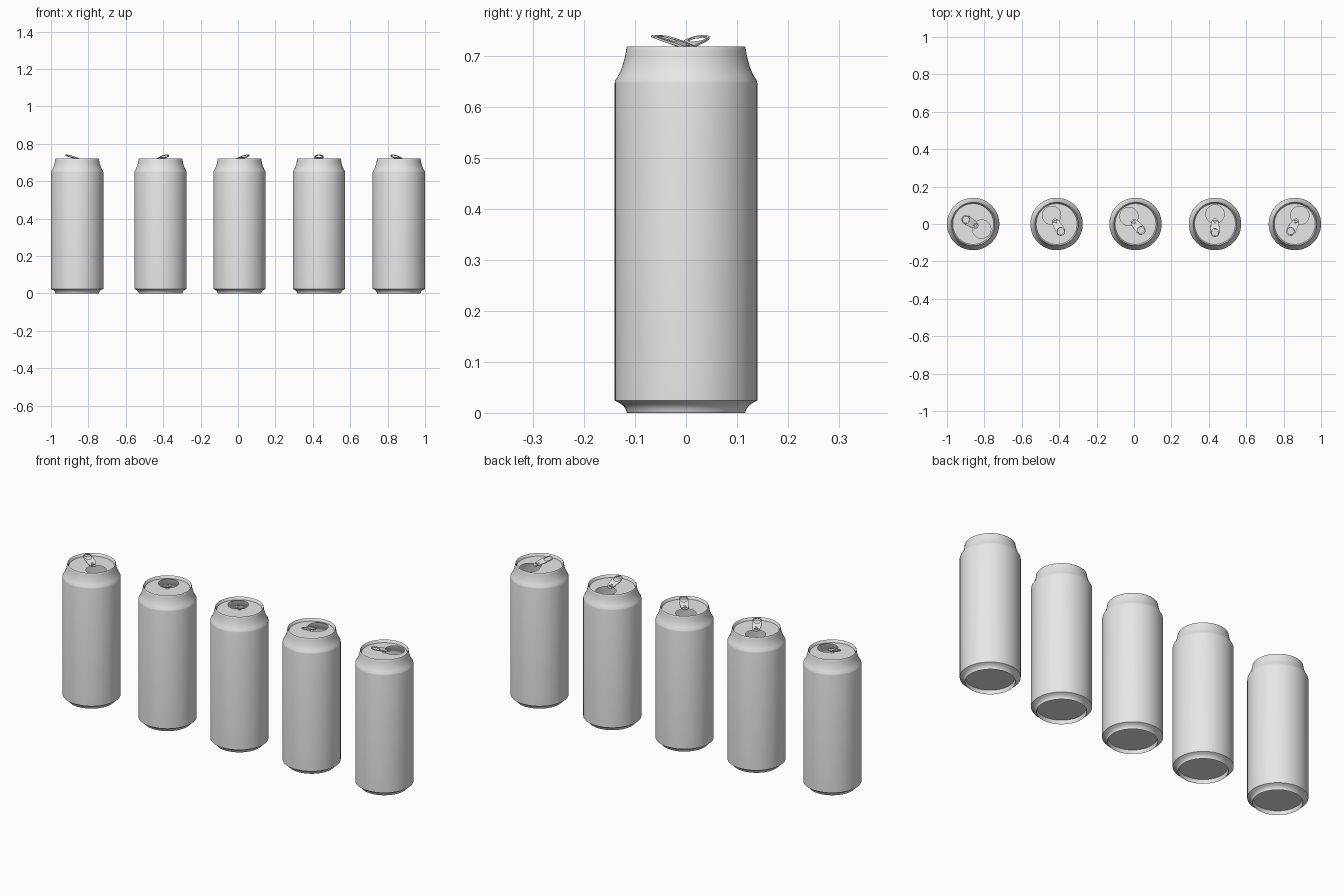
import bpy, bmesh, math
from mathutils import Matrix, Vector

cube = bpy.data.objects.get("Cube")
if cube:
    bpy.data.objects.remove(cube, do_unlink=True)

SEG = 64
metal = bpy.data.materials.new("plain_grey_metal")
metal.use_nodes = True
grey = (0.8, 0.8, 0.8, 1)
metal.diffuse_color = grey
metal.node_tree.nodes["Principled BSDF"].inputs["Base Color"].default_value = grey


def finish(mesh, angle=30):
    mesh.materials.clear()
    mesh.materials.append(metal)
    mesh.shade_smooth()
    mesh.set_sharp_from_angle(angle=math.radians(angle))
    return mesh


def lathe(name, rings, cap_start=False, cap_end=False):
    """Skin circles given as (radius, height, y offset)."""
    bm = bmesh.new()
    loops = []
    for r, z, off in rings:
        turn = [2 * math.pi * i / SEG for i in range(SEG)]
        loops.append([bm.verts.new((r * math.cos(a), r * math.sin(a) + off, z)) for a in turn])
    for a, b in zip(loops, loops[1:]):
        for i in range(SEG):
            j = (i + 1) % SEG
            bm.faces.new((a[i], a[j], b[j], b[i]))
    if cap_start:
        bm.faces.new(loops[0][::-1])
    if cap_end:
        bm.faces.new(loops[-1])
    mesh = bpy.data.meshes.new(name)
    bm.to_mesh(mesh)
    bm.free()
    return finish(mesh)


def oval(cy, half_w, half_l, power=2.0, taper=0.0, n=40):
    """Rounded outline along y, wider towards -y when tapered."""
    pts = []
    for i in range(n):
        a = 2 * math.pi * i / n
        c, s = math.cos(a), math.sin(a)
        x = math.copysign(abs(c) ** (2 / power), c) * half_w
        y = math.copysign(abs(s) ** (2 / power), s)
        pts.append((x * (1 - taper * y), cy + y * half_l))
    return pts


def plate(name, outlines, thick, bevel):
    """Flat plate: first outline is the edge, the others are openings."""
    curve = bpy.data.curves.new(name, "CURVE")
    curve.dimensions = "2D"
    curve.fill_mode = "BOTH"
    curve.extrude = thick
    curve.bevel_depth = bevel
    curve.bevel_resolution = 1
    for pts in outlines:
        sp = curve.splines.new("POLY")
        sp.points.add(len(pts) - 1)
        for p, (x, y) in zip(sp.points, pts):
            p.co = (x, y, 0, 1)
        sp.use_cyclic_u = True
    temp = bpy.data.objects.new(name, curve)
    bpy.context.collection.objects.link(temp)
    bpy.context.view_layer.update()
    graph = bpy.context.evaluated_depsgraph_get()
    mesh = bpy.data.meshes.new_from_object(temp.evaluated_get(graph))
    bpy.data.objects.remove(temp, do_unlink=True)
    return mesh


# Can shell: recessed base, straight wall, necked top, sunken lid with a round mouth
profile = [
    (0.112, 0.02), (0.114, 0.003), (0.1155, 0), (0.117, 0.002),
    (0.118, 0.006), (0.122, 0.013), (0.13, 0.019), (0.14, 0.024), (0.14, 0.027),
    (0.14, 0.648), (0.139, 0.653), (0.132, 0.664), (0.126, 0.678), (0.121, 0.695),
    (0.118, 0.71), (0.117, 0.718), (0.1155, 0.72), (0.1135, 0.718), (0.109, 0.706),
]
rings = [(r, z, 0) for r, z in profile] + [(0.049, 0.706, 0.053)]
shell = lathe("can_shell", rings, cap_start=True)

# Rivet holding the tab
rivet = lathe("rivet", [(0.009, 0.706, 0), (0.008, 0.72, 0), (0.006, 0.723, 0)], cap_end=True)

# Pull tab: finger loop and a small slot, tilted up at the outer end
tab = plate("pull_tab", [
    oval(-0.02, 0.0225, 0.05, power=2.6, taper=0.15),
    oval(-0.045, 0.0185, 0.019, power=2.5, taper=0.05),
    oval(0.016, 0.012, 0.005),
], 0.0012, 0.001)
tab.transform(Matrix.Translation(Vector((0, 0, 0.7205))) @ Matrix.Rotation(math.radians(-16), 4, "X"))
finish(tab, 40)

# Row of five cans, each turned differently
row = [(-0.86, -121), (-0.414, 30), (0.008, 41), (0.433, 0), (0.86, -30)]
for i, (x, turn) in enumerate(row, 1):
    for mesh in (shell, rivet, tab):
        ob = bpy.data.objects.new(f"{mesh.name}_{i}", mesh)
        ob.location.x = x
        ob.rotation_euler.z = math.radians(turn)
        bpy.context.collection.objects.link(ob)
